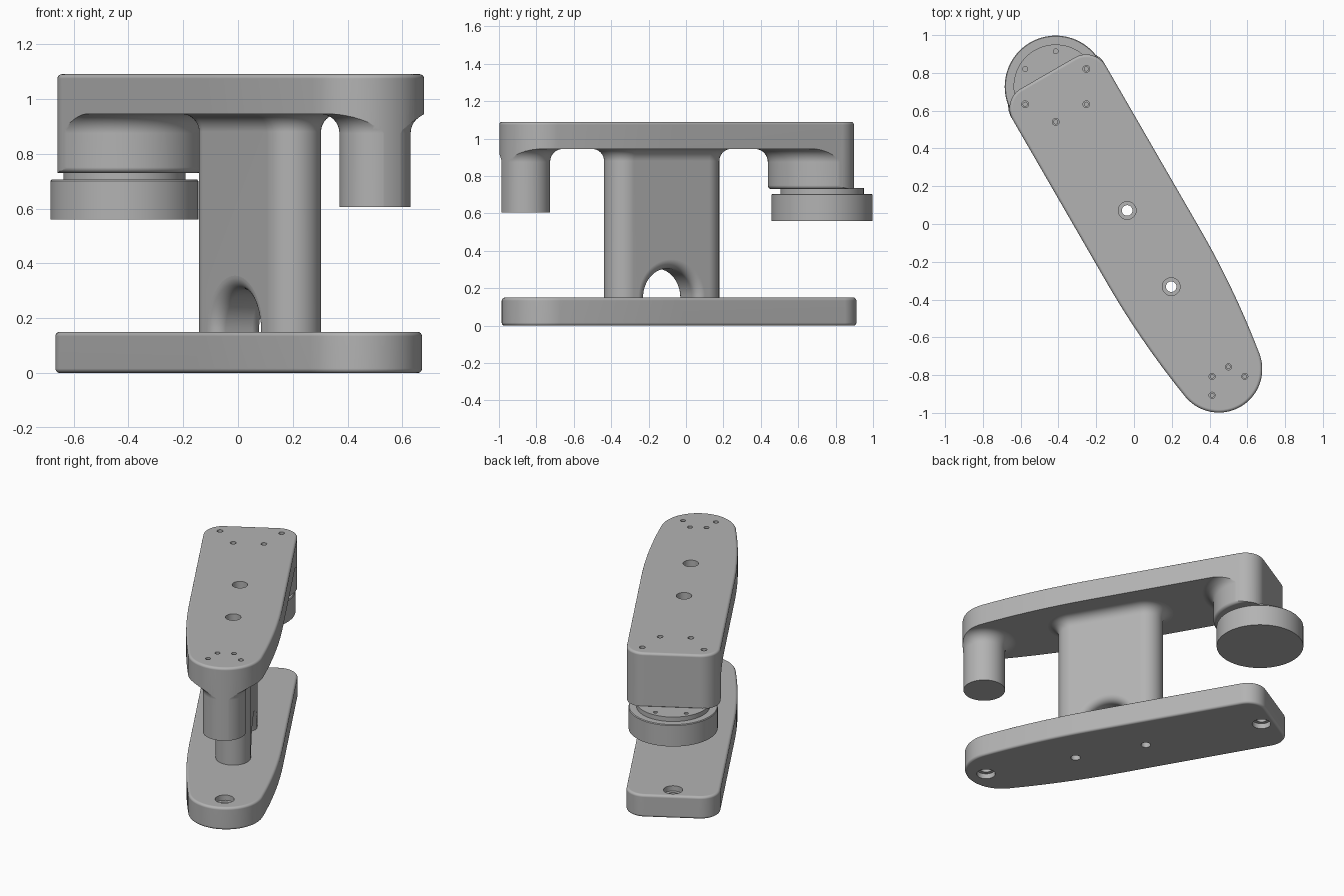
import bpy, bmesh
from math import sin, cos, pi, radians, sqrt
from mathutils import Vector, Matrix

if "Cube" in bpy.data.objects:
    bpy.data.objects.remove(bpy.data.objects["Cube"])

grey = bpy.data.materials.new("machined grey")
grey.use_nodes = True
colour = (0.45, 0.45, 0.45, 1)
grey.diffuse_color = colour
grey.node_tree.nodes["Principled BSDF"].inputs["Base Color"].default_value = colour

# Everything is modelled with its length along x, then turned into place.
TURN = Matrix.Translation((0.004, 0.0025, 0)) @ Matrix.Rotation(radians(-60), 4, "Z")


def arc(x, y, r, a0, a1, n):
    return [(x + r * cos(radians(a0 + (a1 - a0) * i / n)),
             y + r * sin(radians(a0 + (a1 - a0) * i / n))) for i in range(n + 1)]


def circle(x, y, r, n=64):
    return arc(x, y, r, 0, 360, n)[:-1]


def grow(points, d):
    """Offset a counter-clockwise outline outwards."""
    out = []
    for i, p in enumerate(points):
        p = Vector(p)
        a = (p - Vector(points[i - 1])).normalized()
        b = (Vector(points[(i + 1) % len(points)]) - p).normalized()
        n = (Vector((a.y, -a.x)) + Vector((b.y, -b.x))).normalized()
        out.append(p + n * d / max(0.5, n.dot(Vector((a.y, -a.x)))))
    return out


def stack(name, points, profile):
    """Solid from one outline, offset at each (height, offset) step."""
    bm = bmesh.new()
    rings = [[bm.verts.new((p.x, p.y, z)) for p in grow(points, d)] for z, d in profile]
    n = len(points)
    for low, high in zip(rings, rings[1:]):
        for i in range(n):
            j = (i + 1) % n
            bm.faces.new((low[i], low[j], high[j], high[i]))
    bm.faces.new(rings[0][::-1])
    bm.faces.new(rings[-1])
    mesh = bpy.data.meshes.new(name)
    bm.to_mesh(mesh)
    bm.free()
    mesh.materials.append(grey)
    ob = bpy.data.objects.new(name, mesh)
    bpy.context.collection.objects.link(ob)
    return ob


def combine(ob, other, operation):
    """Apply a boolean and discard the second object."""
    mod = ob.modifiers.new("cut", "BOOLEAN")
    mod.operation, mod.solver, mod.object = operation, "EXACT", other
    graph = bpy.context.evaluated_depsgraph_get()
    mesh = bpy.data.meshes.new_from_object(ob.evaluated_get(graph))
    ob.modifiers.clear()
    ob.data = mesh
    bpy.data.objects.remove(other)


def drill(ob, x, y, r, z0, z1):
    combine(ob, stack("drill", circle(x, y, r, 32), [(z0, 0), (z1, 0)]), "DIFFERENCE")


def rounded(z, r, up, n=6):
    """Profile steps of a convex edge round, starting or ending at z."""
    steps = [(r * (1 - cos(pi / 2 * i / n)), r * (sin(pi / 2 * i / n) - 1)) for i in range(n + 1)]
    return [(z + h, d) for h, d in steps] if up else [(z - h, d) for h, d in steps[::-1]]


def flare(z, r, n=8):
    """Profile steps of a concave fillet meeting an underside at z."""
    return [(z - r + r * sin(pi / 2 * i / n), r * (1 - cos(pi / 2 * i / n))) for i in range(n + 1)]


def plate_outline(shift=0):
    side = []
    for i in range(11):
        x = 0.86 - 0.066 * i
        side.append((x, 0.285 - 0.0585 * ((x - 0.2) / 0.73) ** 2))
    half = arc(0.89, 0, 0.23, 0, 81, 18) + side + arc(-0.8, 0.165, 0.12, 90, 180, 12)
    full = half + [(x, -y) for x, y in half[:0:-1]]
    return [(x + shift, y) for x, y in full]


BORES = (-0.08, 0.386)
HUB, POST = -0.837, 0.992
UNDER, TOP = 0.945, 1.09

# Base plate with rounded edges, two bores and two counterbored end holes
base = stack("base_plate", plate_outline(-0.015),
             rounded(0, 0.016, True) + rounded(0.15, 0.016, False))
for x in BORES:
    drill(base, x, 0, 0.03, -0.1, 0.3)
for x in (-0.847, 0.98):
    drill(base, x, 0, 0.036, -0.1, 0.3)
    drill(base, x, 0, 0.058, -0.1, 0.035)
    drill(base, x, 0, 0.058, 0.115, 0.3)

# Column flared into the arm, with an arched passage at its foot
column = stack("column", arc(BORES[1], 0, 0.106, -90, 90, 24) + arc(BORES[0], 0, 0.106, 90, 270, 24),
               [(0.148, 0)] + flare(UNDER, 0.065) + [(0.96, 0.065)])
profile = []
for i in range(9):
    t = 0.05 * sin(pi / 2 * i / 8)
    profile.append((0.056 + t, 0.05 - sqrt(max(0, 0.0025 - t * t))))
profile.append((0.13, 0.05))
arch = stack("arch", circle(0, 0, 0.155), [(-z, d) for z, d in profile[::-1]] + profile)
arch.data.transform(Matrix.Translation((sum(BORES) / 2, 0, 0.15)) @ Matrix.Rotation(pi / 2, 4, "X"))
combine(column, arch, "DIFFERENCE")
for x in BORES:
    drill(column, x, 0, 0.028, 0, 1.2)

# Upper arm: slab, hub boss and post, trimmed to the plate outline
arm = stack("upper_arm", [(-1.5, -1), (1.5, -1), (1.5, 1), (-1.5, 1)], [(UNDER, 0), (1.2, 0)])
boss = stack("boss", arc(HUB, 0, 0.29, -90, 90, 40) + arc(-0.84, 0.205, 0.085, 90, 180, 8)
             + arc(-0.84, -0.205, 0.085, 180, 270, 8),
             rounded(0.73, 0.02, True) + flare(UNDER, 0.07) + [(1.0, 0.07)])
combine(arm, boss, "UNION")
post = stack("post", circle(POST, 0, 0.13), [(0.605, 0)] + flare(UNDER, 0.07) + [(1.0, 0.07)])
combine(arm, post, "UNION")
trim = stack("trim", plate_outline(), [(0.5, 0)] + rounded(TOP, 0.016, False))
combine(arm, trim, "INTERSECT")
for x in BORES:
    drill(arm, x, 0, 0.028, 0.8, 1.2)
    drill(arm, x, 0, 0.047, 1.03, 1.2)


# Bolt holes through the arm, on a circle round the hub and the post
def bolts(x, r, angles, size):
    for a in angles:
        px, py = x + r * cos(radians(a)), r * sin(radians(a))
        drill(arm, px, py, size * 0.6, 0.97, 1.2)
        drill(arm, px, py, size, 1.06, 1.2)


bolts(HUB, 0.187, (-90, -30, 30, 90), 0.018)
bolts(POST, 0.1, (90, 150, 210, 270), 0.016)

# Wheel under the hub, with a bolted neck
wheel = stack("wheel", circle(HUB, 0, 0.27, 96), [(0.56, 0), (0.70, 0), (0.705, -0.004)])
neck = stack("wheel_neck", circle(HUB, 0, 0.223, 96), [(0.70, 0), (0.735, 0)])
for a in (150, 210):
    drill(neck, HUB + 0.187 * cos(radians(a)), 0.187 * sin(radians(a)), 0.013, 0.708, 0.8)

# Smooth shading with crisp edges, and the final turn
parts = [base, column, arm, wheel, neck]
for ob in bpy.context.selected_objects:
    ob.select_set(False)
for ob in parts:
    ob.matrix_world = TURN
    ob.select_set(True)
bpy.context.view_layer.objects.active = base
bpy.ops.object.shade_smooth_by_angle(angle=radians(30))
for ob in parts:
    mod = ob.modifiers.new("even shading", "WEIGHTED_NORMAL")
    mod.keep_sharp = True
